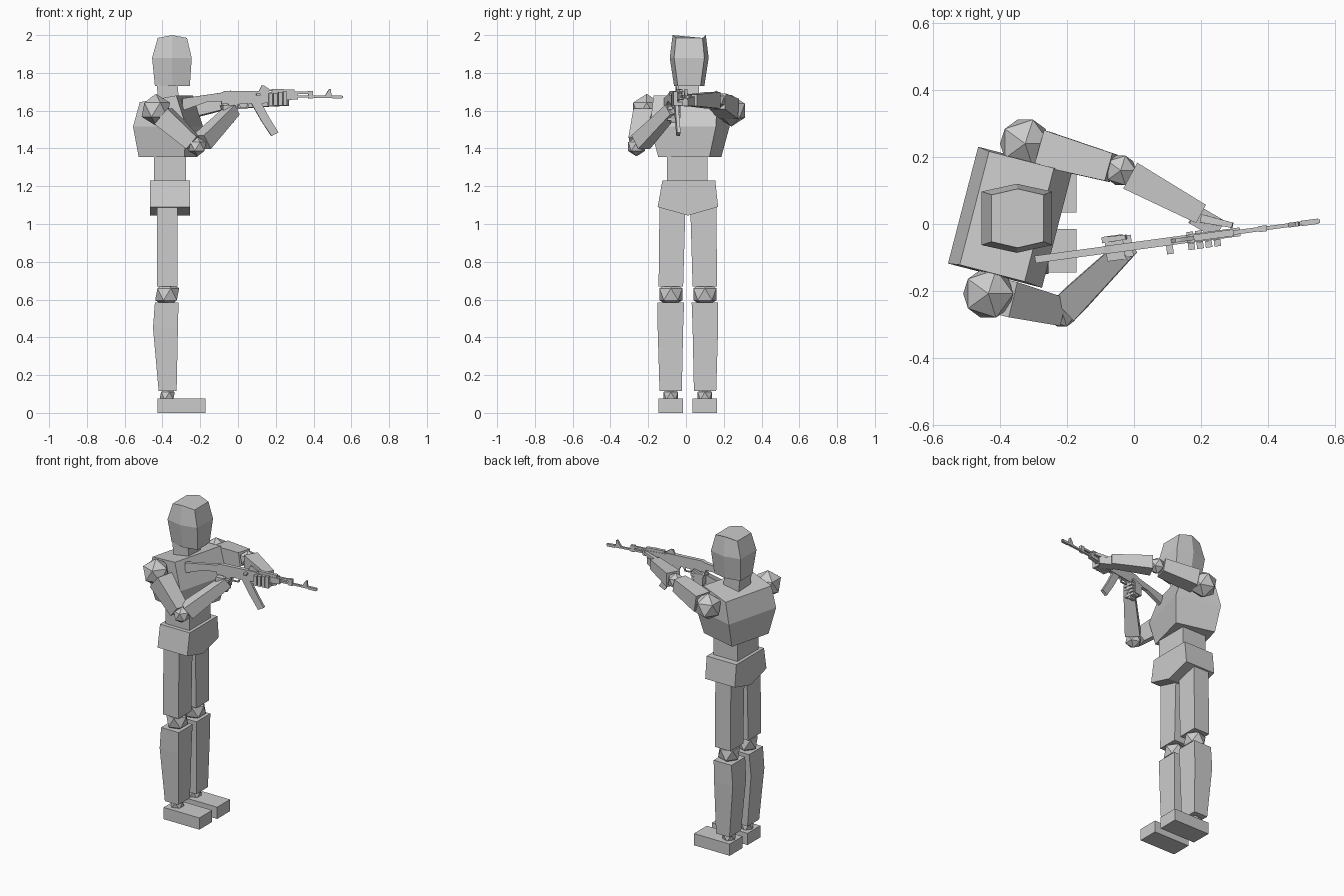
import bpy, bmesh, math
from mathutils import Vector, Matrix

grey = bpy.data.materials.new("plain grey")
grey.diffuse_color = (0.6, 0.6, 0.6, 1)


def finish(name, bm, mat=None):
    if mat:
        bm.transform(mat)
    bmesh.ops.recalc_face_normals(bm, faces=bm.faces)
    me = bpy.data.meshes.new(name)
    bm.to_mesh(me)
    bm.free()
    me.materials.append(grey)
    ob = bpy.data.objects.new(name, me)
    bpy.context.collection.objects.link(ob)
    return ob


def loft(name, rings, mat=None):
    """Skin a list of point rings and cap both ends."""
    bm = bmesh.new()
    vs = [[bm.verts.new(p) for p in r] for r in rings]
    n = len(vs[0])
    for a, b in zip(vs, vs[1:]):
        for i in range(n):
            j = (i + 1) % n
            bm.faces.new((a[i], a[j], b[j], b[i]))
    bm.faces.new(vs[0])
    bm.faces.new(vs[-1])
    return finish(name, bm, mat)


def rect(x0, x1, y0, y1, z, z1=None):
    """Rectangular ring; z at the x0 side, z1 at the x1 side."""
    z1 = z if z1 is None else z1
    return [(x0, y0, z), (x1, y0, z1), (x1, y1, z1), (x0, y1, z)]


def box(name, x0, x1, y0, y1, z0, z1, mat=None):
    return loft(name, [rect(x0, x1, y0, y1, z0), rect(x0, x1, y0, y1, z1)], mat)


def beam(name, p, q, w0, w1, h0=None, h1=None, mat=None):
    """Tapered square bar from p to q (w sideways, h upwards)."""
    p, q = Vector(p), Vector(q)
    d = (q - p).normalized()
    s = d.cross(Vector((0, 0, 1))).normalized()
    u = s.cross(d)
    rings = []
    for c, w, h in ((p, w0, h0 or w0), (q, w1, h1 or w1)):
        rings.append([c + s * w / 2 * a + u * h / 2 * b
                      for a, b in ((-1, -1), (1, -1), (1, 1), (-1, 1))])
    return loft(name, rings, mat)


def joint(name, c, r):
    bm = bmesh.new()
    bmesh.ops.create_icosphere(bm, subdivisions=1, radius=r)
    return finish(name, bm, Matrix.Translation(c))


def plate(name, outline, y, t, mat):
    """Side outline in x,z extruded to thickness t."""
    return loft(name, [[(x, y - t / 2, z) for x, z in outline],
                       [(x, y + t / 2, z) for x, z in outline]], mat)


# Head: rings with extra centre columns on the sides
def head_ring(x0, x1, w, bulge, z, zc):
    xm, yc = (x0 + x1) / 2, 0.017
    return [(x0, yc - w, z), (xm, yc - w - bulge, zc), (x1, yc - w, z),
            (x1, yc + w, z), (xm, yc + w + bulge, zc), (x0, yc + w, z)]


loft("head", [head_ring(-0.44, -0.255, 0.06, 0.02, 1.73, 1.73),
              head_ring(-0.455, -0.245, 0.08, 0.023, 1.88, 1.88),
              head_ring(-0.425, -0.27, 0.07, 0.018, 1.985, 2.0)])
loft("neck", [rect(-0.42, -0.31, -0.05, 0.07, 1.62),
              rect(-0.43, -0.32, -0.05, 0.07, 1.74)])

# Twisted chest, waist and hips
twist = Matrix.Translation((-0.37, 0.02, 0)) @ Matrix.Rotation(math.radians(-14.5), 4, 'Z')
loft("chest", [rect(-0.125, 0.125, -0.14, 0.14, 1.355),
               rect(-0.145, 0.145, -0.18, 0.18, 1.515),
               rect(-0.11, 0.09, -0.175, 0.175, 1.645, 1.68)], twist)
box("waist", -0.445, -0.275, -0.1, 0.115, 1.2, 1.38)
hip = [(-0.125, 1.23), (-0.15, 1.09), (0.01, 1.045), (0.17, 1.09), (0.155, 1.23)]
loft("hips", [[(x, y, z) for y, z in hip] for x in (-0.465, -0.255)])

# Legs, mirrored about the body centre line
for side, s in (("right", -1), ("left", 1)):
    def yr(a, b):
        return sorted((0.01 + s * a, 0.01 + s * b))
    loft(side + "_thigh", [rect(-0.43, -0.32, *yr(0.025, 0.155), 0.67),
                           rect(-0.43, -0.32, *yr(0.012, 0.15), 1.12)])
    joint(side + "_knee", (-0.375, 0.01 + s * 0.09, 0.628), 0.071)
    loft(side + "_shin", [rect(-0.42, -0.325, *yr(0.032, 0.15), 0.115),
                          rect(-0.45, -0.318, *yr(0.025, 0.16), 0.45),
                          rect(-0.44, -0.315, *yr(0.02, 0.16), 0.585)])
    joint(side + "_ankle", (-0.375, 0.01 + s * 0.09, 0.09), 0.045)
    box(side + "_foot", -0.425, -0.172, *yr(0.025, 0.155), 0, 0.075)

# Arms: shoulder, elbow and wrist positions
arms = {"right": ((-0.435, -0.208, 1.605), (-0.215, -0.262, 1.41), (-0.025, -0.075, 1.605)),
        "left": ((-0.325, 0.24, 1.6), (-0.04, 0.16, 1.655), (0.2, 0.03, 1.655))}
for side, pts in arms.items():
    a, b, c = map(Vector, pts)
    joint(side + "_shoulder", a, 0.084)
    joint(side + "_elbow", b, 0.052)
    beam(side + "_upper_arm", a.lerp(b, 0.18), b.lerp(a, 0.1), 0.108, 0.085)
    beam(side + "_forearm", b.lerp(c, 0.12), c, 0.088, 0.062)

# Everything held is laid out along the weapon axis
aim = Matrix.Translation((0, -0.066, 0)) @ Matrix.Rotation(math.radians(7.7), 4, 'Z')

# Right hand round the grip
box("right_palm", -0.085, -0.03, -0.035, 0.04, 1.56, 1.63, aim)
for i in range(4):
    z = 1.615 - i * 0.02
    x = -0.02 - i * 0.005
    box(f"right_finger_{i}", x - 0.03, x + 0.015, -0.03, 0.035, z - 0.008, z + 0.008, aim)
beam("right_thumb", (-0.09, 0.03, 1.62), (-0.02, 0.03, 1.645), 0.018, 0.014, mat=aim)

# Left hand under the fore end
beam("left_palm", (0.19, 0.07, 1.65), (0.26, 0.015, 1.645), 0.06, 0.06, 0.055, 0.04, aim)
beam("left_thumb", (0.21, 0.055, 1.67), (0.30, 0.022, 1.685), 0.025, 0.016, mat=aim)
for i in range(4):
    x = 0.17 + i * 0.026
    box(f"left_finger_{i}", x - 0.01, x + 0.01, -0.034, 0.02, 1.628, 1.646, aim)
    box(f"left_fingertip_{i}", x - 0.01, x + 0.01, -0.034, -0.014, 1.64, 1.69 + i * 0.004, aim)

# Rifle
plate("stock", [(-0.298, 1.60), (-0.298, 1.665), (-0.09, 1.695), (-0.09, 1.65), (-0.17, 1.645)],
      0, 0.022, aim)
plate("receiver", [(-0.09, 1.635), (-0.09, 1.695), (-0.07, 1.705), (0.16, 1.705), (0.18, 1.69),
                   (0.18, 1.64)], 0, 0.024, aim)
plate("magazine", [(0.07, 1.64), (0.125, 1.64), (0.165, 1.565), (0.215, 1.485), (0.178, 1.465),
                   (0.125, 1.545)], 0, 0.018, aim)
plate("pistol_grip", [(-0.05, 1.64), (0.0, 1.64), (-0.025, 1.535), (-0.065, 1.535)], 0, 0.02, aim)
plate("trigger_guard", [(0.0, 1.64), (0.005, 1.61), (0.05, 1.61), (0.06, 1.64), (0.05, 1.64),
                        (0.045, 1.616), (0.012, 1.616), (0.01, 1.64)], 0, 0.01, aim)
plate("fore_end", [(0.17, 1.65), (0.17, 1.70), (0.32, 1.693), (0.32, 1.66)], 0, 0.026, aim)
plate("upper_guard", [(0.18, 1.69), (0.18, 1.715), (0.30, 1.712), (0.30, 1.69)], 0, 0.02, aim)
plate("rear_sight", [(0.11, 1.70), (0.125, 1.732), (0.14, 1.732), (0.18, 1.705)], 0, 0.012, aim)
beam("gas_tube", (0.29, 0, 1.695), (0.395, 0, 1.695), 0.013, 0.013, mat=aim)
beam("barrel", (0.3, 0, 1.675), (0.56, 0, 1.673), 0.012, 0.011, mat=aim)
box("gas_block", 0.375, 0.40, -0.009, 0.009, 1.665, 1.705, aim)
plate("front_sight", [(0.465, 1.668), (0.465, 1.68), (0.487, 1.715), (0.495, 1.715), (0.5, 1.668)],
      0, 0.014, aim)
beam("muzzle", (0.505, 0, 1.673), (0.555, 0, 1.672), 0.016, 0.016, mat=aim)
box("bolt_handle", 0.095, 0.115, -0.038, 0, 1.68, 1.692, aim)
